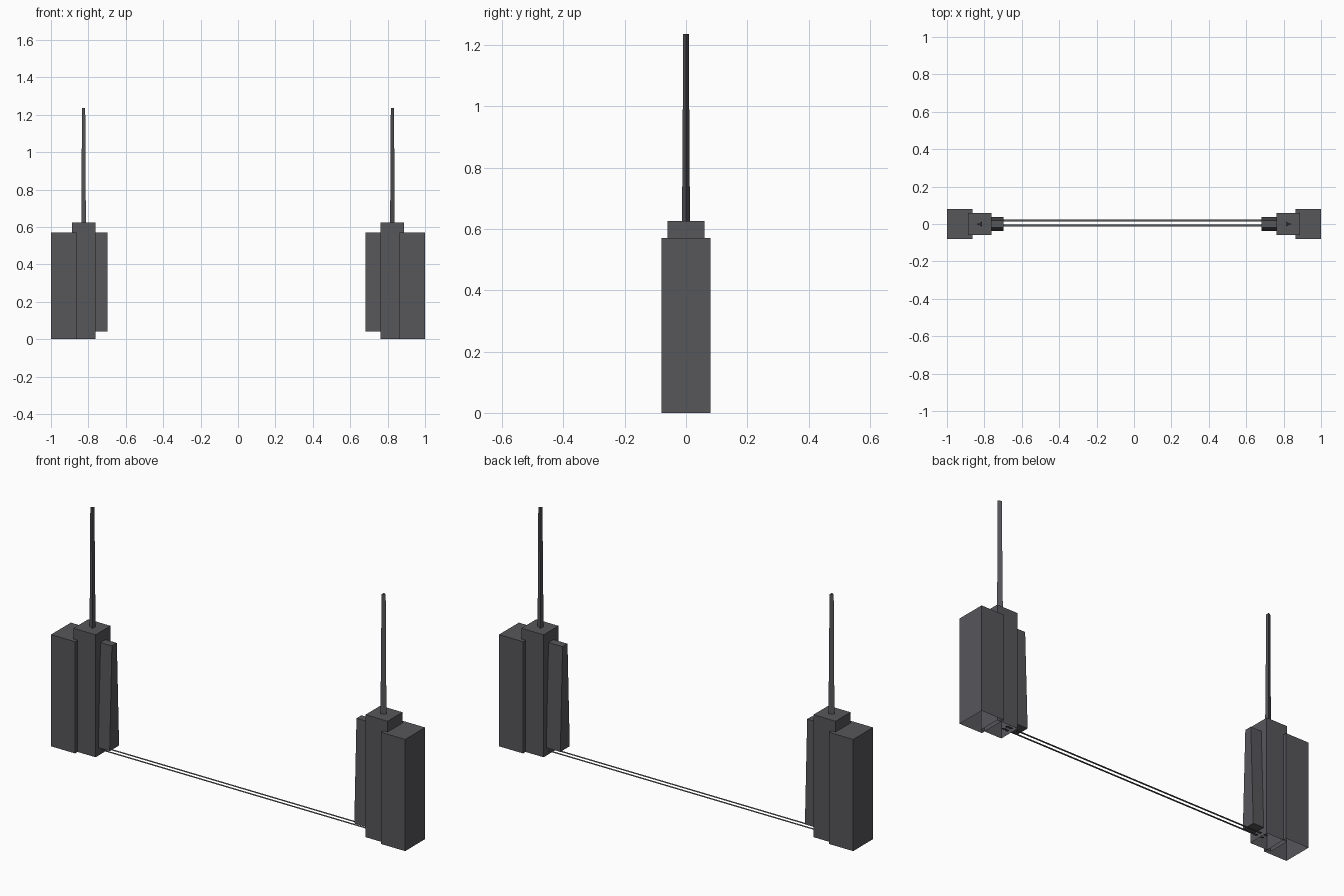
import bpy, bmesh, math

if "Cube" in bpy.data.objects:
    bpy.data.objects.remove(bpy.data.objects["Cube"])

grey = bpy.data.materials.new("dark grey")
grey.diffuse_color = (0.095, 0.095, 0.105, 1)
grey.use_nodes = True
grey.node_tree.nodes["Principled BSDF"].inputs["Base Color"].default_value = grey.diffuse_color


def loft(name, bottom, top, z0, z1, open_bottom=False):
    """Solid between two matching xy outlines at heights z0 and z1."""
    bm = bmesh.new()
    lo = [bm.verts.new((x, y, z0)) for x, y in bottom]
    hi = [bm.verts.new((x, y, z1)) for x, y in top]
    n = len(lo)
    for i in range(n):
        j = (i + 1) % n
        bm.faces.new((lo[i], lo[j], hi[j], hi[i]))
    bm.faces.new(hi)
    if not open_bottom:
        bm.faces.new(lo[::-1])
    bmesh.ops.recalc_face_normals(bm, faces=bm.faces)
    # open shells: make sure the top cap faces up
    bm.normal_update()
    cap = max(bm.faces, key=lambda f: f.calc_center_median().z)
    if cap.normal.z < 0:
        bmesh.ops.reverse_faces(bm, faces=bm.faces)
    finish(name, bm)


def finish(name, bm):
    me = bpy.data.meshes.new(name)
    bm.to_mesh(me)
    bm.free()
    me.materials.append(grey)
    bpy.context.collection.objects.link(bpy.data.objects.new(name, me))


def rect(x0, x1, y):
    return [(x0, -y), (x1, -y), (x1, y), (x0, y)]


def triangle(cx, r, s):
    # triangle pointing outward
    return [(cx + s * r, 0), (cx - s * r * 0.9, r), (cx - s * r * 0.9, -r)]


# two mirrored towers
for s, side, inner in ((-1, "left", 0.698), (1, "right", 0.683)):
    outer_box = rect(s * 0.864, s * 1.0, 0.08)
    loft(side + "_outer_block", outer_box, outer_box, 0, 0.57, True)
    core = rect(s * 0.762, s * 0.887, 0.06)
    loft(side + "_core_block", core, core, 0, 0.625, True)
    # inner slab, narrowing towards the top
    loft(side + "_inner_slab", rect(s * inner, s * 0.764, 0.038),
         rect(s * inner, s * 0.764, 0.02), 0.04, 0.57)
    # three-sided tapered mast
    loft(side + "_mast", triangle(s * 0.825, 0.013, s),
         triangle(s * 0.825, 0.009, s), 0.62, 1.235)

# two thin flat strips joining the towers
for name, y in (("back_strip", 0.019), ("front_strip", -0.008)):
    bm = bmesh.new()
    bm.faces.new([bm.verts.new((x, y + dy, 0.018))
                  for x, dy in ((-0.8, -0.006), (0.8, -0.006), (0.8, 0.006), (-0.8, 0.006))])
    finish(name, bm)
